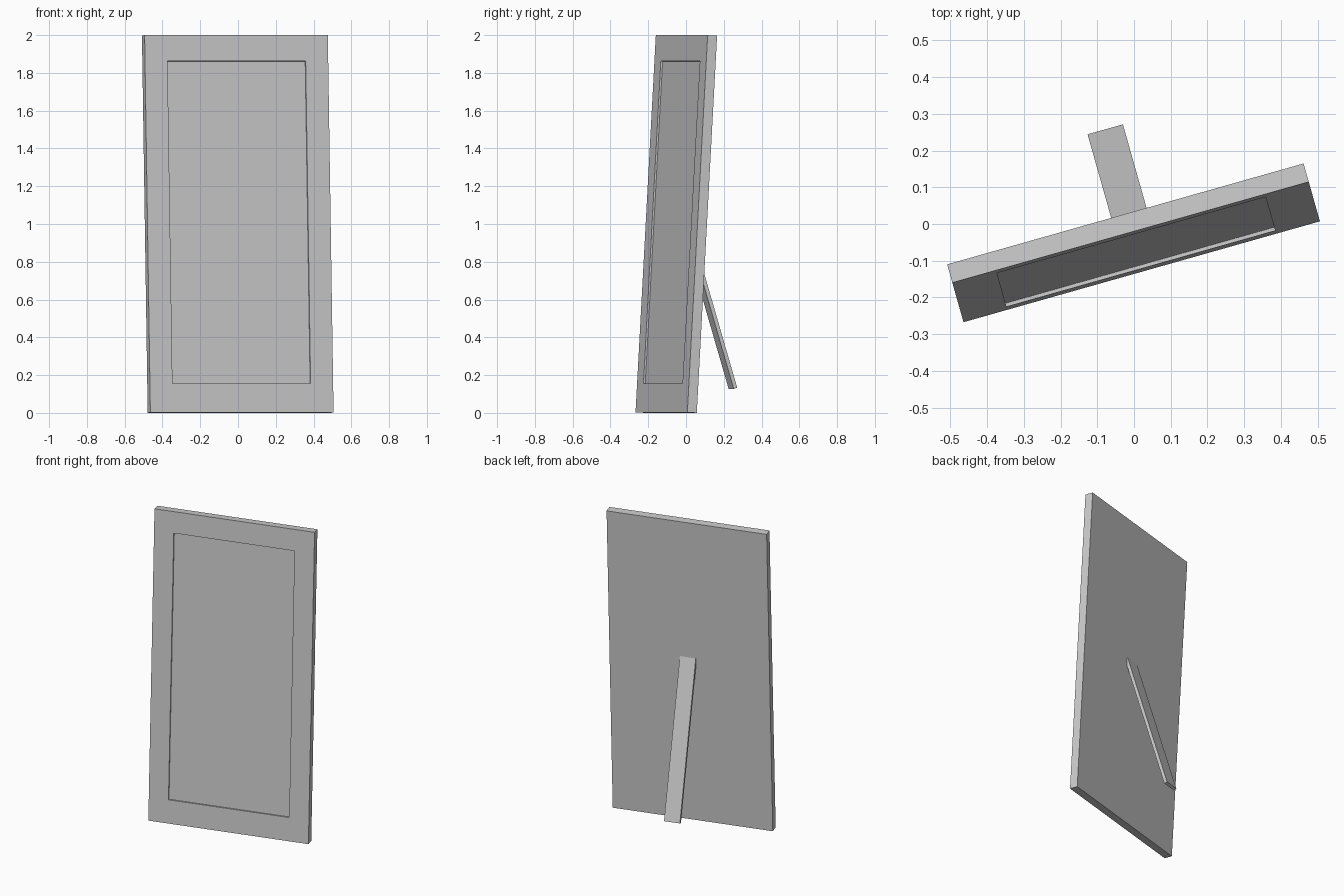
import bpy, bmesh
from math import radians
from mathutils import Matrix, Vector

if "Cube" in bpy.data.objects:
    bpy.data.objects.remove(bpy.data.objects["Cube"])

# Shared placement: turned about z, origin at the middle of the front bottom edge
PLACE = Matrix.Translation((0.021, -0.13, 0.003)) @ Matrix.Rotation(radians(15.8), 4, 'Z')


def box(bm, lo, hi):
    lo, hi = Vector(lo), Vector(hi)
    size = hi - lo
    m = Matrix.Translation((lo + hi) / 2) @ Matrix.Diagonal((*size, 1))
    bmesh.ops.create_cube(bm, size=1, matrix=m)


def finish(name, bm, matrix):
    bmesh.ops.recalc_face_normals(bm, faces=bm.faces)
    mesh = bpy.data.meshes.new(name)
    bm.to_mesh(mesh)
    bm.free()
    ob = bpy.data.objects.new(name, mesh)
    bpy.context.collection.objects.link(ob)
    ob.matrix_world = matrix
    return ob


# Frame: leaning slab with a shallow recessed panel in its front
bm = bmesh.new()
box(bm, (-0.504, 0, 0), (0.504, 0.052, 2.0))
bm.normal_update()
front = min(bm.faces, key=lambda f: f.calc_center_median().y)
bmesh.ops.inset_region(bm, faces=[front], thickness=0.1)
for v in front.verts:
    v.co.x = 0.38 if v.co.x > 0 else -0.38
    v.co.z = 1.862 if v.co.z > 1 else 0.152
panel = bmesh.ops.extrude_discrete_faces(bm, faces=[front])['faces'][0]
bmesh.ops.translate(bm, verts=panel.verts[:], vec=(0, 0.01, 0))
finish("frame", bm, PLACE @ Matrix.Rotation(radians(-3.2), 4, 'X'))

# Back stand: flat strut sloping down from the back of the frame
bm = bmesh.new()
box(bm, (-0.05, -0.02, 0), (0.05, 0, 1.03))
finish("back_stand", bm,
       PLACE @ Matrix.Translation((0.01, 0.40, 0.13)) @ Matrix.Rotation(radians(16.7), 4, 'X'))
